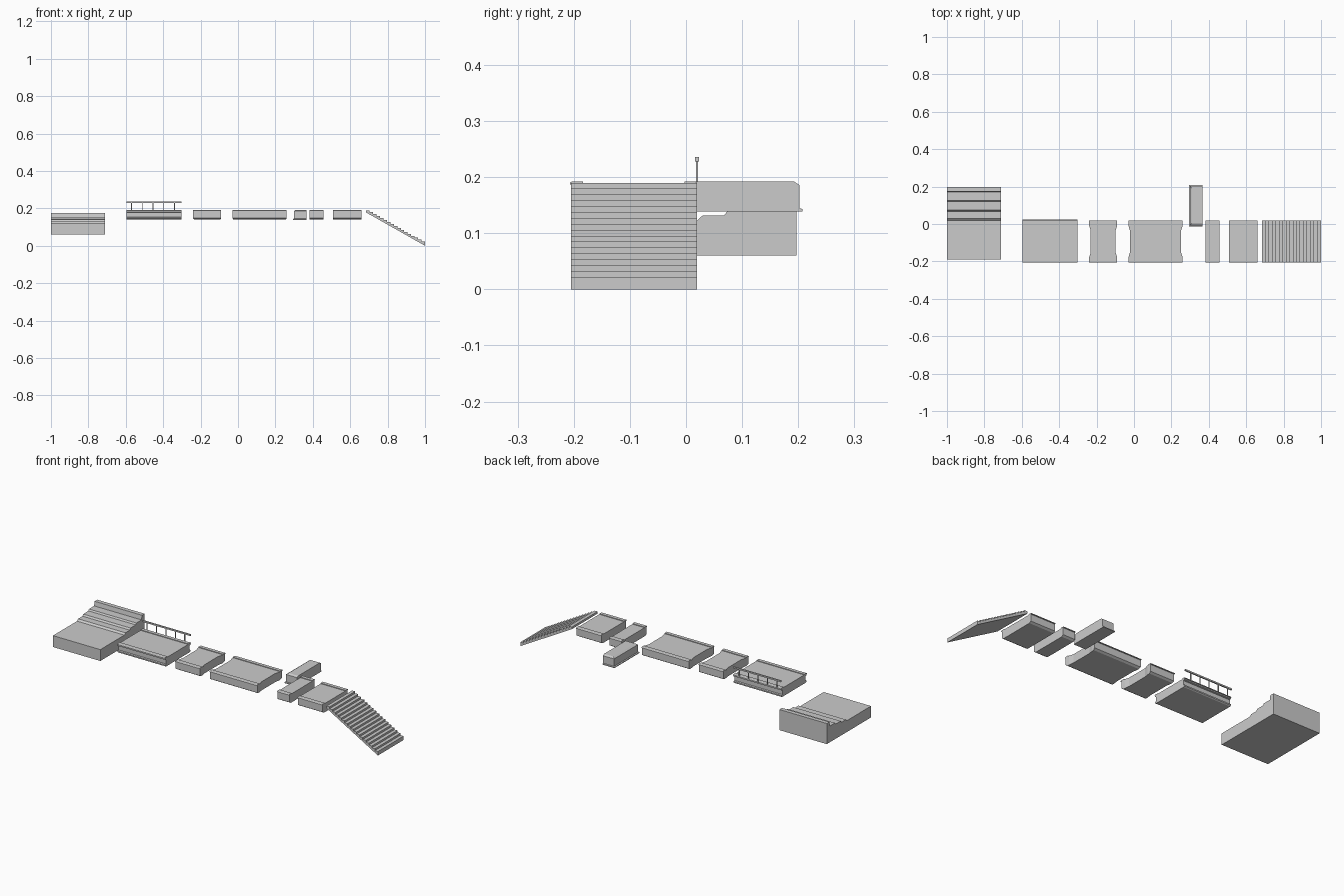
import bpy, bmesh
from mathutils import Vector

if "Cube" in bpy.data.objects:
    bpy.data.objects.remove(bpy.data.objects["Cube"])


def prism(bm, pts, a, b, axis="x"):
    """Extrude a closed profile from a to b; profile is (y,z) for axis x, (x,z) for axis y."""
    def P(p, t):
        return (t, p[0], p[1]) if axis == "x" else (p[0], t, p[1])
    va = [bm.verts.new(P(p, a)) for p in pts]
    vb = [bm.verts.new(P(p, b)) for p in pts]
    n = len(pts)
    faces = [bm.faces.new(va), bm.faces.new(vb[::-1])]
    for i in range(n):
        j = (i + 1) % n
        faces.append(bm.faces.new((va[i], vb[i], vb[j], va[j])))
    bmesh.ops.recalc_face_normals(bm, faces=faces)


def box(bm, x0, x1, y0, y1, z0, z1):
    prism(bm, [(y0, z0), (y1, z0), (y1, z1), (y0, z1)], x0, x1)


def finish(bm, name):
    me = bpy.data.meshes.new(name)
    bm.to_mesh(me)
    bm.free()
    ob = bpy.data.objects.new(name, me)
    bpy.context.collection.objects.link(ob)
    return ob


YC, H = -0.0935, 0.1135      # platform centre line and half depth
BOT, DECK, TOP = 0.141, 0.189, 0.1925

# half profiles (distance outward, height) from bottom to deck
PLAIN = [(H - .016, BOT), (H - .005, .148), (H - .005, .186), (H, .187),
         (H, .190), (H - .004, TOP), (H - .023, TOP), (H - .023, DECK)]
LEDGE = [(H - .010, BOT), (H - .004, .145), (H - .004, .152), (H - .012, .154),
         (H - .012, .178), (H - .004, .180), (H - .004, .186), (H, .187),
         (H, .190), (H - .004, TOP), (H - .023, TOP), (H - .023, DECK)]


def full_profile(half):
    right = [(YC + u, z) for u, z in half]
    left = [(YC - u, z) for u, z in reversed(half)]
    return right + left


def platform(name, x0, x1, half=PLAIN):
    bm = bmesh.new()
    prism(bm, full_profile(half), x0, x1)
    return finish(bm, name)


def waisted_platform(name, x0, x1, inset=.008):
    """Platform whose end faces step in between the front and back edges."""
    bm = bmesh.new()
    prism(bm, full_profile(PLAIN), x0, x1)
    for y in (YC - .085, YC - .06, YC + .06, YC + .085):
        bmesh.ops.bisect_plane(bm, geom=bm.verts[:] + bm.edges[:] + bm.faces[:],
                               plane_co=(0, y, 0), plane_no=(0, 1, 0))
    for v in bm.verts:
        if abs(v.co.y - YC) < .065:
            v.co.x += inset if v.co.x < (x0 + x1) / 2 else -inset
        elif v.co.z < BOT + .001:
            v.co.x += .004 if v.co.x < (x0 + x1) / 2 else -.004
    return finish(bm, name)


# Platforms in a row
platform("railed_platform", -.595, -.303, LEDGE)
waisted_platform("short_waisted_platform", -.24, -.09)
waisted_platform("long_waisted_platform", -.03, .26)
platform("narrow_platform", .383, .457)
platform("short_platform", .508, .66)

# Upside-down corner piece: chamfered top, flange at the bottom
bm = bmesh.new()
x0, x1, y0, y1 = .299, .367, -.007, .202


def ring(z, c):
    return [bm.verts.new(p) for p in ((x0 + c, y0 + c, z), (x1, y0 + c, z),
                                      (x1, y1 - c, z), (x0 + c, y1 - c, z))]


rings = [ring(.139, -.006), ring(.143, -.006), ring(.145, 0), ring(.186, 0), ring(TOP, .010)]
for a, b in zip(rings, rings[1:]):
    for i in range(4):
        bm.faces.new((a[i], a[(i + 1) % 4], b[(i + 1) % 4], b[i]))
bm.faces.new(rings[0][::-1])
bm.faces.new(rings[-1])
finish(bm, "corner_platform")

# Railing: bar on slim posts
bm = bmesh.new()
box(bm, -.597, -.303, .016, .023, .228, .236)
for i in range(5):
    px = -.57 + i * .0575
    box(bm, px - .002, px + .002, .0175, .0215, .187, .229)
finish(bm, "railing")

# Sloped base block with a few low steps and a back curb
bm = bmesh.new()
steps = [(-.19, .060), (.197, .060), (.197, .174), (.174, .174), (.170, .150),
         (.125, .150), (.119, .142), (.075, .141), (.068, .132), (.030, .132),
         (.020, .123), (-.19, .123)]
prism(bm, steps, -1.0, -.71)
finish(bm, "stepped_base")

# Staircase with sloping underside
bm = bmesh.new()
N, X0, X1 = 17, .685, 1.0
run, rise = (X1 - X0) / N, .0105
pts = []
for i in range(N):
    z = .19 - i * rise
    pts += [(X0 + i * run, z), (X0 + (i + 1) * run, z)]
pts += [(X1, 0), (X0, .178)]
prism(bm, pts, -.205, .02, axis="y")
finish(bm, "staircase")
